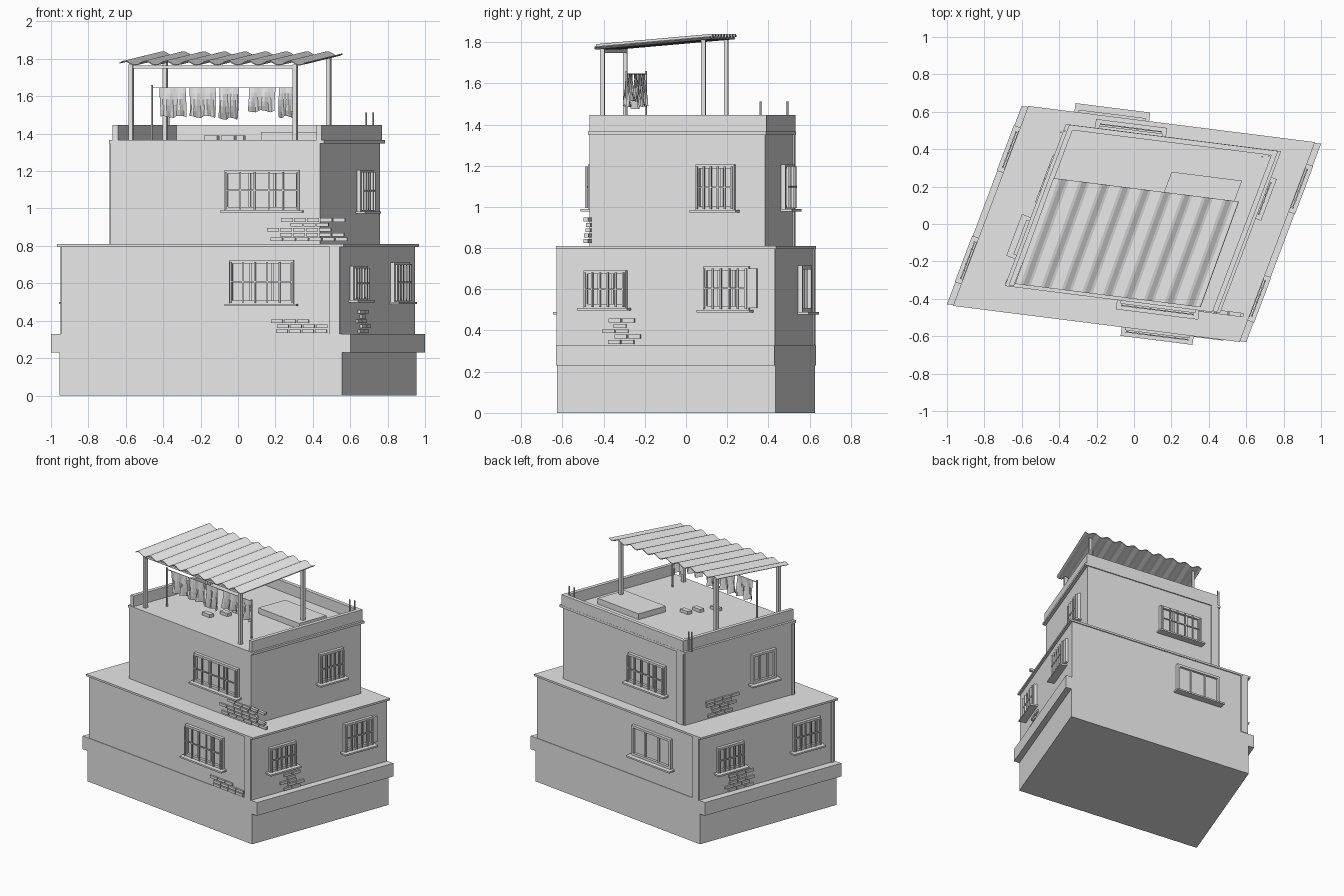
import bpy, bmesh, math, random
from mathutils import Vector

random.seed(4)
if "Cube" in bpy.data.objects:
    bpy.data.objects.remove(bpy.data.objects["Cube"], do_unlink=True)

grey = bpy.data.materials.new("plain_grey")
grey.use_nodes = True
grey.diffuse_color = (0.8, 0.8, 0.8, 1)
grey.node_tree.nodes["Principled BSDF"].inputs["Base Color"].default_value = (0.8, 0.8, 0.8, 1)

# Skewed plan: U runs along the front, V runs from front to back
U = Vector((0.992, -0.125, 0)).normalized()
V = Vector((0.353, 0.936, 0)).normalized()
Z = Vector((0, 0, 1))
LOW = Vector((0, 0, 0))
UP = Vector((0.038, 0.029, 0))


def finish(name, bm):
    bmesh.ops.recalc_face_normals(bm, faces=bm.faces)
    me = bpy.data.meshes.new(name)
    bm.to_mesh(me)
    bm.free()
    me.materials.append(grey)
    ob = bpy.data.objects.new(name, me)
    bpy.context.scene.collection.objects.link(ob)
    return ob


def block(bm, p, a, b, z0, z1):
    """Prism on the parallelogram p, p+a, p+a+b, p+b."""
    p = Vector((p[0], p[1], 0))
    base = [p, p + a, p + a + b, p + b]
    lo = [bm.verts.new(q + Z * z0) for q in base]
    hi = [bm.verts.new(q + Z * z1) for q in base]
    bm.faces.new(lo)
    bm.faces.new(hi)
    for i in range(4):
        j = (i + 1) % 4
        bm.faces.new((lo[i], lo[j], hi[j], hi[i]))


def slab(name, c, lu, lv, z0, z1):
    bm = bmesh.new()
    block(bm, c - U * lu / 2 - V * lv / 2, U * lu, V * lv, z0, z1)
    return finish(name, bm)


def post(bm, x, y, w, z0, z1):
    block(bm, Vector((x, y, 0)) - (U + V) * w / 2, U * w, V * w, z0, z1)


# Storeys and ledges
slab("plinth", LOW, 1.522, 1.133, 0, 0.23)
slab("plinth_ledge", LOW, 1.613, 1.133, 0.23, 0.33)
slab("lower_storey", LOW, 1.506, 1.125, 0.33, 0.795)
slab("lower_roof_slab", LOW, 1.545, 1.142, 0.795, 0.81)
slab("upper_storey", UP, 1.13, 0.911, 0.81, 1.348)
slab("upper_cornice", UP + Vector((0.01, 0, 0)), 1.16, 0.925, 1.348, 1.366)

# Parapet on three sides, open at the front
PU, PV, T = 1.126, 0.918, 0.028
PC = UP + Vector((0.012, 0.002, 0))
corner = PC - U * PU / 2 - V * PV / 2
bm = bmesh.new()
block(bm, corner, U * T, V * PV, 1.366, 1.447)
block(bm, corner + U * (PU - T), U * T, V * PV, 1.366, 1.447)
block(bm, corner + U * T + V * (PV - T), U * (PU - 2 * T), V * T, 1.366, 1.447)
finish("parapet", bm)


def wall_point(side, upper, at):
    """Point on a wall, along direction and outward normal; at is x or y."""
    c, hu, hv = (UP, 0.565, 0.4555) if upper else (LOW, 0.753, 0.5625)
    if side in ("front", "back"):
        s = -1 if side == "front" else 1
        o, d, k = c + V * hv * s, U, 0
        n = Vector((-U.y, U.x, 0)) * s
    else:
        s = 1 if side == "left" else -1
        o, d, k = c + U * hu * s, V, 1
        n = Vector((V.y, -V.x, 0)) * s
    return o + d * (at - o[k]) / d[k], d, n


def window(name, side, upper, a, b, z0, z1, grille=True, shutter=False):
    p, d, n = wall_point(side, upper, a)
    w = (wall_point(side, upper, b)[0] - p).length
    bm = bmesh.new()
    f = 0.018

    def part(s0, s1, depth0, depth1, za, zb):
        block(bm, p + d * s0 + n * depth0, d * (s1 - s0), n * (depth1 - depth0), za, zb)

    part(f, w - f, -0.01, 0.004, z0 + f, z1 - f)
    part(0, f, -0.01, 0.022, z0, z1)
    part(w - f, w, -0.01, 0.022, z0, z1)
    part(f, w - f, -0.01, 0.022, z1 - f, z1)
    part(f, w - f, -0.01, 0.022, z0, z0 + f)
    part(-0.02, w + 0.02, -0.01, 0.055, z0 - 0.012, z0)
    for i in (1, 2):
        m = w * i / 3
        part(m - 0.006, m + 0.006, 0, 0.014, z0 + f, z1 - f)
    if grille:
        bars = 5
        for i in range(bars + 1):
            m = f / 2 + (w - f) * i / bars
            part(m - 0.004, m + 0.004, 0.026, 0.036, z0 + 0.005, z1 - 0.01)
        mid = (z0 + z1) / 2
        part(f / 2, w - f / 2, 0.028, 0.034, mid - 0.004, mid + 0.004)
    if shutter:
        part(w, w + 0.04, -0.005, 0.018, z0 + 0.008, z1 - 0.008)
    finish(name, bm)


window("front_lower_window", "front", False, -0.045, 0.3, 0.49, 0.725)
window("front_upper_window", "front", True, -0.07, 0.33, 0.99, 1.205)
window("back_lower_window", "back", False, -0.3, 0.06, 0.49, 0.715, False)
window("back_upper_window", "back", True, -0.19, 0.15, 0.99, 1.205)
window("left_lower_front_window", "left", False, -0.49, -0.285, 0.51, 0.692)
window("left_lower_back_window", "left", False, 0.09, 0.31, 0.5, 0.71, shutter=True)
window("left_upper_window", "left", True, 0.055, 0.24, 0.985, 1.205)
window("right_lower_back_window", "right", False, 0.285, 0.49, 0.505, 0.692)
window("right_lower_front_window", "right", False, -0.31, -0.1, 0.5, 0.71)
window("right_upper_window", "right", True, -0.17, 0.015, 0.985, 1.205, False)


# Patches of exposed brick
def bricks(name, side, upper, a, b, z0, rows):
    p, d, n = wall_point(side, upper, a)
    w = (wall_point(side, upper, b)[0] - p).length
    bm = bmesh.new()
    length, h = 0.07, 0.019
    for r in range(rows):
        lo = random.uniform(0, 0.25) * w
        hi = w - random.uniform(0, 0.25) * w
        s = lo + (r % 2) * length / 2
        while s + length * 0.6 < hi:
            block(bm, p + d * s - n * 0.01, d * (length - 0.007), n * 0.022,
                  z0 + r * 0.026, z0 + r * 0.026 + h)
            s += length
    finish(name, bm)


bricks("front_upper_bricks", "front", True, 0.15, 0.58, 0.825, 5)
bricks("front_lower_bricks", "front", False, 0.16, 0.49, 0.335, 3)
bricks("left_lower_bricks", "left", False, -0.42, -0.2, 0.335, 5)
bricks("right_lower_bricks", "right", False, 0.17, 0.43, 0.335, 5)
bricks("right_upper_bricks", "right", True, 0.1, 0.38, 0.825, 5)

# Shallow corner strips and drain pipes
for name, side, upper, a, b, z0, z1 in (
        ("front_corner_strip", "front", False, 0.49, 0.545, 0.33, 0.795),
        ("back_lower_corner_strip", "back", False, -0.545, -0.49, 0.33, 0.795),
        ("back_upper_corner_strip", "back", True, -0.35, -0.29, 0.81, 1.348),
        ("right_lower_pipe", "right", False, -0.42, -0.4, 0.33, 0.795),
        ("right_upper_pipe", "right", True, -0.32, -0.3, 0.81, 1.348)):
    p, d, n = wall_point(side, upper, a)
    q = wall_point(side, upper, b)[0]
    bm = bmesh.new()
    block(bm, p - n * 0.01, q - p, n * 0.018, z0, z1)
    finish(name, bm)

# Canopy posts and front beam
bm = bmesh.new()
for x, y, top in ((-0.57, -0.295, 1.77), (0.305, -0.405, 1.77), (0.485, 0.085, 1.81), (-0.39, 0.195, 1.81)):
    post(bm, x, y, 0.022, 1.36, top)
beam = Vector((-0.57, -0.295, 0))
block(bm, beam - V * 0.01, Vector((0.875, -0.11, 0)), V * 0.02, 1.748, 1.764)
finish("canopy_frame", bm)

# Corrugated canopy sheet
WAVES, STEPS = 9, 8
bm = bmesh.new()
lines = []
for i in range(WAVES * STEPS + 1):
    t = i / (WAVES * STEPS)
    rise = 0.011 * math.sin(2 * math.pi * i / STEPS)
    front = Vector((-0.635 + 0.99 * t, -0.32 - 0.125 * t, 1.777 + rise))
    lines.append([bm.verts.new(front), bm.verts.new(front + Vector((0.205, 0.565, 0.05)))])
for l, r in zip(lines, lines[1:]):
    bm.faces.new((l[0], r[0], r[1], l[1]))
canopy = finish("corrugated_canopy", bm)
solid = canopy.modifiers.new("thickness", 'SOLIDIFY')
solid.thickness = 0.005
solid.offset = 0

# Clothes line with hanging cloths
start, end = Vector((-0.46, -0.195, 0)), Vector((0.315, -0.29, 0))
bm = bmesh.new()
for p in (start, end):
    post(bm, p.x, p.y, 0.009, 1.36, 1.66)
block(bm, start, end - start, V * 0.004, 1.643, 1.648)
finish("clothes_line", bm)

for k, (a, b, low) in enumerate(((-0.42, -0.28, 1.49), (-0.26, -0.12, 1.49), (-0.1, 0.005, 1.48),
                                 (0.06, 0.2, 1.52), (0.22, 0.32, 1.49))):
    bm = bmesh.new()
    cols, rows = 10, 5
    grid = []
    for j in range(rows + 1):
        for i in range(cols + 1):
            t = (a + (b - a) * i / cols - start.x) / (end.x - start.x)
            sway = 0.02 * math.sin(i * 1.3 + k + j * 0.4) * j / rows
            z = 1.647 + (low - 1.647) * j / rows + 0.006 * math.sin(i + k) * j / rows
            grid.append(bm.verts.new(start.lerp(end, t) + V * sway + Z * z))
    for j in range(rows):
        for i in range(cols):
            m = j * (cols + 1) + i
            bm.faces.new((grid[m], grid[m + 1], grid[m + cols + 2], grid[m + cols + 1]))
    finish("hanging_cloth_%d" % (k + 1), bm)

# Roof hatch, loose bricks and bare steel rods
slab("roof_hatch", Vector((0.35, 0.15, 0)), 0.38, 0.225, 1.36, 1.41)
for i, (x, y) in enumerate(((-0.14, -0.16), (-0.05, -0.075), (0.0, 0.0))):
    slab("loose_brick_%d" % (i + 1), Vector((x, y, 0)), 0.07, 0.035, 1.36, 1.39)
bm = bmesh.new()
for x, y in ((0.685, 0.36), (0.722, 0.365), (-0.37, 0.497), (-0.39, 0.49)):
    post(bm, x, y, 0.007, 1.36, 1.512)
finish("steel_rods", bm)
